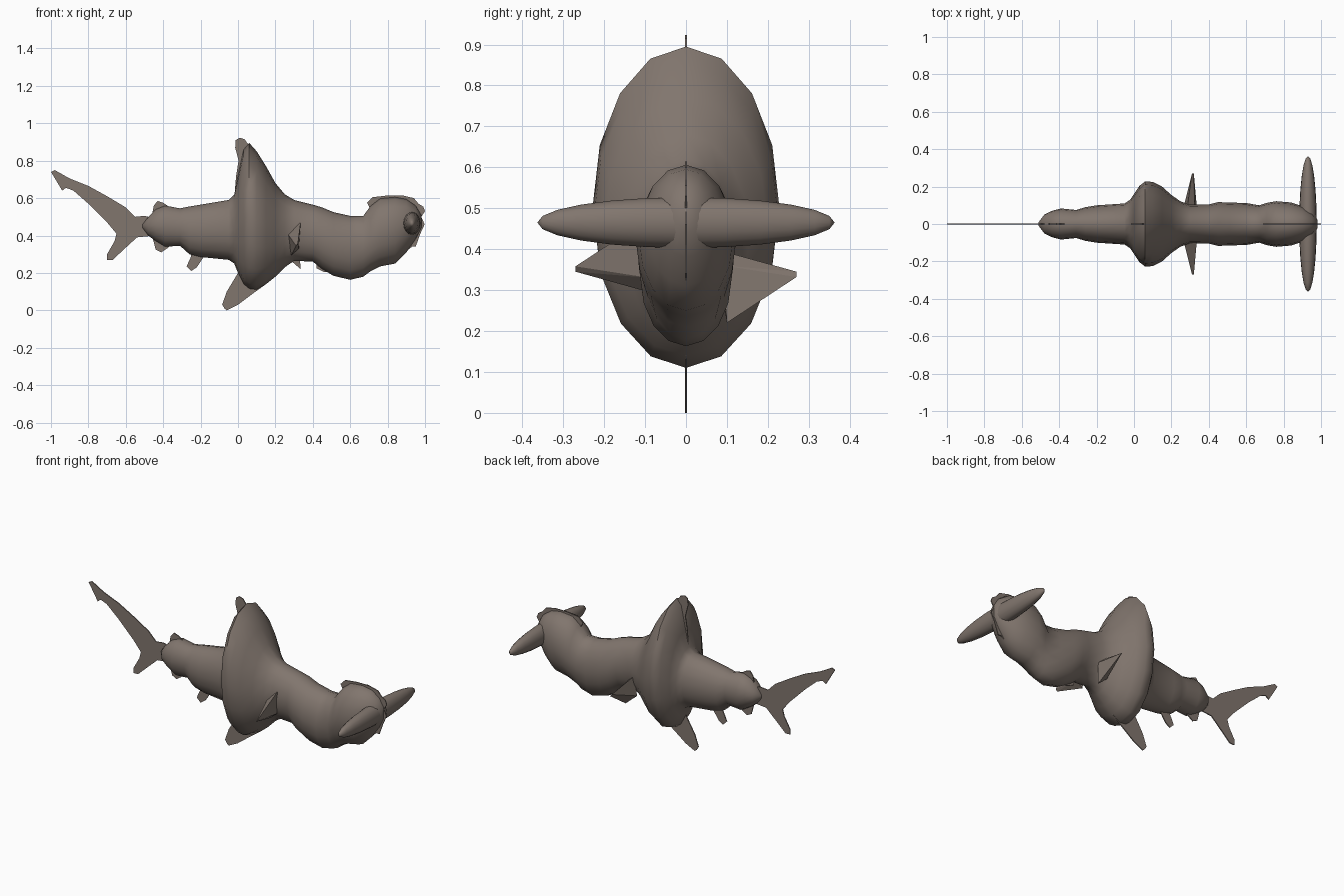
import bpy
import bmesh
import math
from mathutils import Vector

default_cube = bpy.data.objects.get("Cube")
if default_cube:
    bpy.data.objects.remove(default_cube, do_unlink=True)

# One warm grey skin colour for the whole fish
skin = bpy.data.materials.new("warm grey skin")
skin.use_nodes = True
skin_colour = (.22, .18, .155, 1)
skin.diffuse_color = skin_colour
skin.node_tree.nodes["Principled BSDF"].inputs["Base Color"].default_value = skin_colour


def add_object(name, mesh_builder, smooth_angle=None):
    """Turn a finished bmesh into a named, coloured object."""
    bmesh.ops.recalc_face_normals(mesh_builder, faces=mesh_builder.faces)
    mesh = bpy.data.meshes.new(name)
    mesh_builder.to_mesh(mesh)
    mesh_builder.free()
    mesh.materials.append(skin)
    part = bpy.data.objects.new(name, mesh)
    bpy.context.collection.objects.link(part)
    if smooth_angle:
        bpy.ops.object.select_all(action="DESELECT")
        part.select_set(True)
        bpy.context.view_layer.objects.active = part
        bpy.ops.object.shade_smooth_by_angle(angle=math.radians(smooth_angle))
    return part


def loft_body(name, sections, sides):
    """Skin a row of upright ellipses: x, bottom, top, half width."""
    builder = bmesh.new()
    rings = []
    for x, bottom, top, half_width in sections:
        centre, half_height = (top + bottom) / 2, (top - bottom) / 2
        ring = []
        for step in range(sides):
            angle = math.tau * step / sides
            ring.append(builder.verts.new((
                x,
                half_width * math.sin(angle),
                centre + half_height * math.cos(angle))))
        rings.append(ring)
    for first, second in zip(rings, rings[1:]):
        for step in range(sides):
            following = (step + 1) % sides
            builder.faces.new((first[step], first[following],
                               second[following], second[step]))
    builder.faces.new(rings[0])
    builder.faces.new(rings[-1])
    return add_object(name, builder, smooth_angle=60)


def thin_fin(name, outline, half_thickness=.003):
    """Extrude a side outline into a thin plate on the centre plane."""
    builder = bmesh.new()
    corners = [builder.verts.new((x, -half_thickness, z)) for x, z in outline]
    plate = builder.faces.new(corners)
    extruded = bmesh.ops.extrude_face_region(builder, geom=[plate])
    moved = [item for item in extruded["geom"]
             if isinstance(item, bmesh.types.BMVert)]
    bmesh.ops.translate(builder, verts=moved, vec=(0, 2 * half_thickness, 0))
    return add_object(name, builder)


# Body with swollen shoulders, belly and blunt head
loft_body("body", [
    (-.51, .44, .46, .01), (-.48, .4, .5, .05), (-.44, .37, .54, .07),
    (-.39, .34, .56, .083), (-.31, .345, .545, .075), (-.26, .3, .555, .09),
    (-.2, .285, .565, .1), (-.05, .27, .59, .11), (-.02, .25, .62, .13),
    (0, .2, .72, .16), (.03, .14, .86, .205), (.06, .115, .895, .228),
    (.1, .11, .85, .225), (.15, .14, .77, .2), (.2, .18, .68, .155),
    (.25, .23, .62, .12), (.3, .265, .59, .103), (.4, .26, .565, .105),
    (.45, .22, .55, .117), (.51, .185, .525, .115), (.6, .163, .505, .112),
    (.67, .18, .505, .1), (.71, .21, .56, .113), (.76, .235, .598, .122),
    (.84, .25, .606, .115), (.9, .31, .595, .095), (.95, .38, .56, .065),
    (.98, .44, .51, .025),
], sides=16)

# Wide hammer bar across the head
hammer = bmesh.new()
bmesh.ops.create_uvsphere(hammer, u_segments=16, v_segments=12, radius=1)
for vert in hammer.verts:
    across, along, up = vert.co
    vert.co = Vector((.93 + .047 * across, .363 * up, .465 + .062 * along))
add_object("hammer_bar", hammer, smooth_angle=60)

# Wedge shaped side fins, the second one turned half a circle about x
turn_height = .345
fin_corners = [
    (.265, -.09, .41), (.335, -.1, .47), (.325, -.09, .33), (.285, -.09, .295),
    (.31, -.27, .345), (.32, -.27, .358),
]
for name, turn in (("right_side_fin", 1), ("left_side_fin", -1)):
    wedge = bmesh.new()
    for x, y, z in fin_corners:
        wedge.verts.new((x, turn * y, turn_height + turn * (z - turn_height)))
    bmesh.ops.convex_hull(wedge, input=list(wedge.verts))
    add_object(name, wedge)

# Forked tail
thin_fin("tail_fin", [
    (-.44, .49), (-.5, .505), (-.55, .5), (-.6, .55), (-.7, .61), (-.8, .665),
    (-.9, .705), (-.98, .75), (-1, .74), (-.97, .69), (-.94, .64),
    (-.92, .655), (-.88, .64), (-.8, .57), (-.7, .47), (-.65, .41),
    (-.66, .37), (-.7, .3), (-.7, .27), (-.67, .27), (-.6, .335), (-.54, .39),
    (-.44, .4),
])

# Small fins along the back and the underside
thin_fin("rear_back_fin", [
    (-.42, .46), (-.5, .48), (-.46, .51), (-.45, .56), (-.43, .585),
    (-.4, .575), (-.37, .555), (-.3, .52),
])
thin_fin("rear_belly_fin", [
    (-.4, .42), (-.46, .4), (-.44, .325), (-.41, .31), (-.38, .33), (-.33, .38),
])
thin_fin("middle_belly_fin", [
    (-.25, .36), (-.25, .29), (-.275, .235), (-.25, .21), (-.22, .23),
    (-.18, .29), (-.15, .35),
])

# Tip of the tall back fin and the long fin sweeping back below
thin_fin("back_fin_tip", [
    (.05, .6), (-.02, .6), (-.01, .72), (.003, .8), (-.015, .87), (-.012, .91),
    (.01, .923), (.035, .915), (.06, .88), (.1, .8),
])
thin_fin("lower_fin", [
    (.12, .3), (.03, .25), (0, .2), (-.06, .1), (-.085, .03), (-.07, .007),
    (-.06, 0), (0, .03), (.08, .09), (.15, .14), (.2, .21),
])

# Throat flap and the thin crest around the head
thin_fin("throat_flap", [
    (.46, .3), (.42, .28), (.42, .225), (.46, .205), (.52, .2),
])
thin_fin("head_crest", [
    (.8, .4), (.72, .52), (.69, .575), (.72, .605), (.8, .614), (.88, .614),
    (.94, .6), (.965, .57), (.99, .555), (1, .53), (.98, .5), (.998, .46),
    (.975, .41), (.95, .34), (.93, .34), (.88, .3),
])
